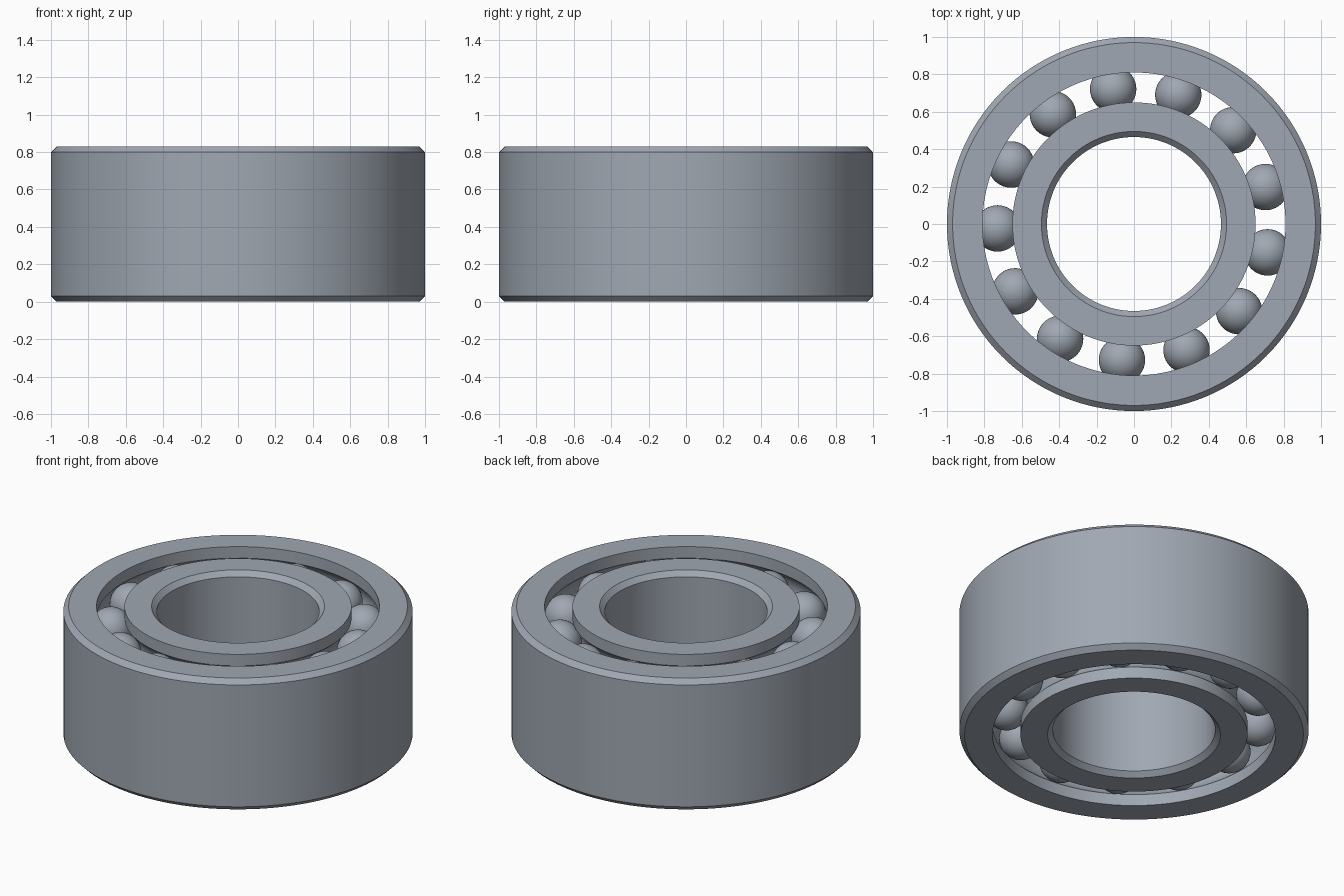
import bpy, bmesh
from math import sin, cos, pi, radians, acos

cube = bpy.data.objects.get("Cube")
if cube:
    bpy.data.objects.remove(cube, do_unlink=True)

HEIGHT = 0.83
CHAMFER = 0.03
PITCH = 0.73                 # radius of the ball circle
BALL = 0.124                 # ball radius
GROOVE = 0.126               # raceway radius
ROWS = (0.17, HEIGHT - 0.17)  # heights of the two ball rows
BALL_COUNT = 13
PHASE = radians(15.7)
SEGMENTS = 128

steel = bpy.data.materials.new("brushed_steel")
steel.use_nodes = True
STEEL_COLOUR = (0.35, 0.39, 0.445, 1)
steel.diffuse_color = STEEL_COLOUR
steel.node_tree.nodes["Principled BSDF"].inputs["Base Color"].default_value = STEEL_COLOUR


def finish(name, bm):
    """Turn a bmesh into a smooth steel object with sharp rims."""
    bmesh.ops.recalc_face_normals(bm, faces=bm.faces)
    mesh = bpy.data.meshes.new(name)
    bm.to_mesh(mesh)
    bm.free()
    mesh.materials.append(steel)
    obj = bpy.data.objects.new(name, mesh)
    bpy.context.collection.objects.link(obj)
    bpy.ops.object.select_all(action='DESELECT')
    obj.select_set(True)
    bpy.context.view_layer.objects.active = obj
    bpy.ops.object.shade_smooth_by_angle(angle=radians(30))
    return obj


def make_ring(name, plain, shoulder):
    """Lathe a ring with a chamfered plain wall and two grooves in its shoulder."""
    side = 1 if plain > shoulder else -1
    face = plain - side * CHAMFER
    profile = [(shoulder, 0), (face, 0), (plain, CHAMFER),
               (plain, HEIGHT - CHAMFER), (face, HEIGHT), (shoulder, HEIGHT)]
    # Raceway arcs, running down the shoulder
    reach = acos(abs(shoulder - PITCH) / GROOVE)
    steps = 12
    for z in reversed(ROWS):
        for i in range(steps + 1):
            a = reach * (1 - 2 * i / steps)
            profile.append((PITCH + side * GROOVE * cos(a), z + GROOVE * sin(a)))

    bm = bmesh.new()
    loops = []
    for s in range(SEGMENTS):
        t = 2 * pi * s / SEGMENTS
        loops.append([bm.verts.new((r * cos(t), r * sin(t), z)) for r, z in profile])
    n = len(profile)
    for s in range(SEGMENTS):
        a, b = loops[s], loops[(s + 1) % SEGMENTS]
        for i in range(n):
            j = (i + 1) % n
            bm.faces.new((a[i], b[i], b[j], a[j]))
    return finish(name, bm)


# Rings
make_ring("outer_ring", 1.0, 0.81)
make_ring("inner_ring", 0.465, 0.65)

# Two rows of balls sharing one mesh
ball_mesh = None
for row, z in zip(("lower", "upper"), ROWS):
    for k in range(BALL_COUNT):
        name = f"{row}_ball_{k + 1}"
        if ball_mesh is None:
            bm = bmesh.new()
            bmesh.ops.create_uvsphere(bm, u_segments=40, v_segments=24, radius=BALL)
            ball = finish(name, bm)
            ball_mesh = ball.data
        else:
            ball = bpy.data.objects.new(name, ball_mesh)
            bpy.context.collection.objects.link(ball)
        angle = PHASE + 2 * pi * k / BALL_COUNT
        ball.location = (PITCH * cos(angle), PITCH * sin(angle), z)
